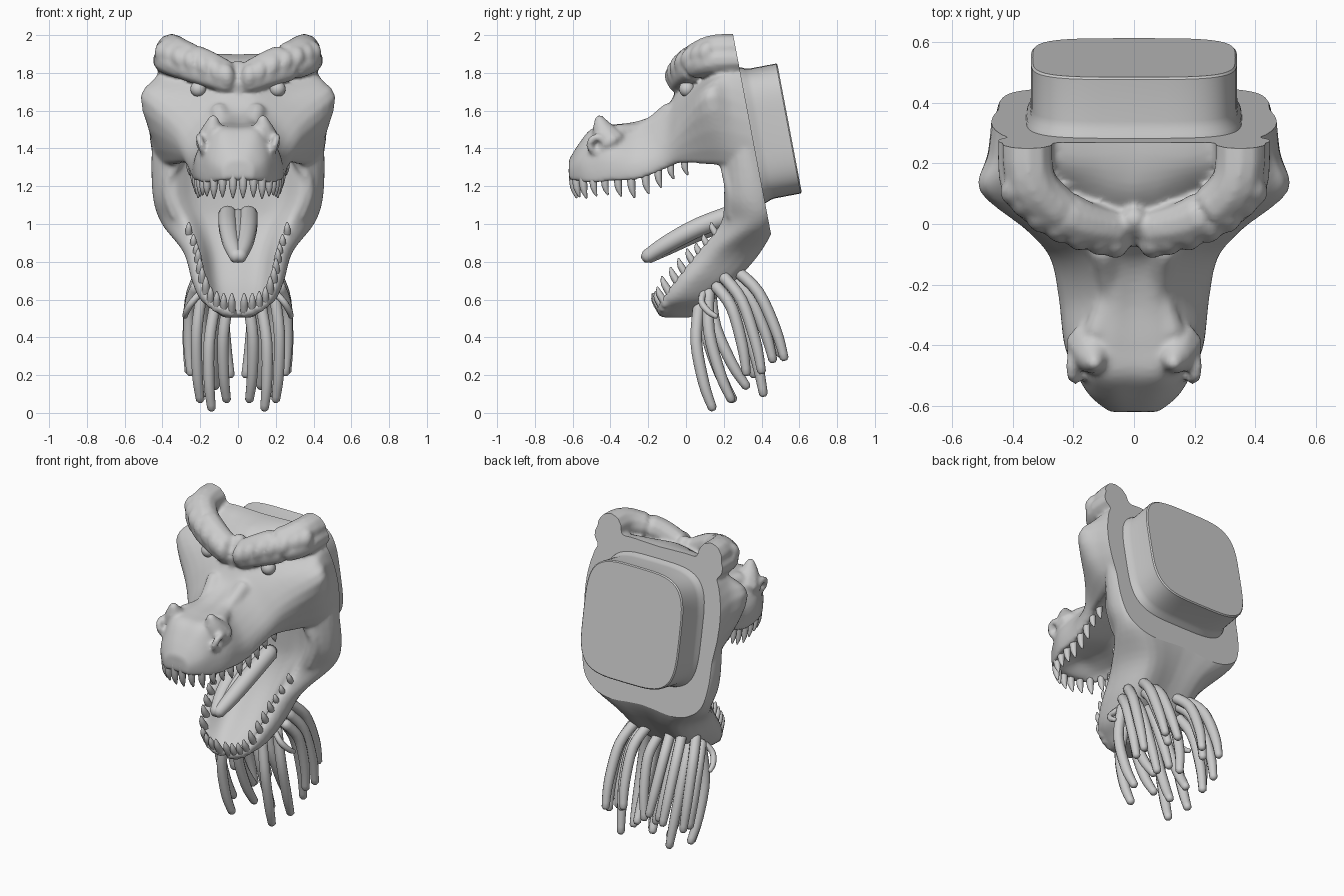
import bpy, bmesh, math, random
from mathutils import Vector

random.seed(4)
cube = bpy.data.objects.get("Cube")
if cube:
    bpy.data.objects.remove(cube, do_unlink=True)

clay = bpy.data.materials.new("grey_clay")
clay.use_nodes = True
clay.diffuse_color = (0.6, 0.6, 0.6, 1)
clay.node_tree.nodes["Principled BSDF"].inputs["Base Color"].default_value = clay.diffuse_color


def spline(points, steps, closed=False):
    """Smooth curve through the points."""
    pts = [Vector(p) for p in points]
    n = len(pts)
    get = (lambda i: pts[i % n]) if closed else (lambda i: pts[max(0, min(n - 1, i))])
    out = []
    for i in range(n if closed else n - 1):
        a, b, c, d = (get(i + k) for k in (-1, 0, 1, 2))
        for s in range(steps):
            t = s / steps
            out.append(b + (c - a) * (t / 2) + (a * 2 - b * 5 + c * 4 - d) * (t * t / 2)
                       + (b * 3 - a - c * 3 + d) * (t ** 3 / 2))
    return out if closed else out + [pts[-1]]


def skin(bm, rings):
    """Bridge matching rings and cap both ends."""
    rows = [[bm.verts.new(p) for p in ring] for ring in rings]
    n = len(rows[0])
    for a, b in zip(rows, rows[1:]):
        for i in range(n):
            bm.faces.new((a[i], a[(i + 1) % n], b[(i + 1) % n], b[i]))
    bm.faces.new(rows[0][::-1])
    bm.faces.new(rows[-1])


def loft(bm, halves, steps=5):
    """Loft mirrored half sections, each running from centre to centre."""
    rings = []
    for half in halves:
        mirror = [(-x, y, z) for x, y, z in half[-2:0:-1]]
        rings.append(spline(half + mirror, 4, closed=True))
    columns = [spline(col, steps) for col in zip(*rings)]
    skin(bm, list(zip(*columns)))


def tube(bm, path, radii, sides=10, steps=4):
    """Tapered round tube with rounded ends along a smooth path."""
    line = spline(path, steps)
    sizes = [v.x for v in spline([(r, 0, 0) for r in radii], steps)]
    ahead = (line[-1] - line[-2]).normalized()
    behind = (line[0] - line[1]).normalized()
    line = [line[0] + behind * sizes[0] * .6] + line + [line[-1] + ahead * sizes[-1] * .6]
    sizes = [sizes[0] * .6] + sizes + [sizes[-1] * .55]
    rings = []
    for i, p in enumerate(line):
        d = (line[min(i + 1, len(line) - 1)] - line[max(i - 1, 0)]).normalized()
        u = d.cross(Vector((1, 0, 0)) if abs(d.x) < .8 else Vector((0, 0, 1))).normalized()
        v = d.cross(u)
        rings.append([p + (u * math.cos(a) + v * math.sin(a)) * sizes[i]
                      for a in (math.tau * k / sides for k in range(sides))])
    skin(bm, rings)


def both(bm, path, radii, **kw):
    """Tube on the left and the right."""
    for s in (1, -1):
        tube(bm, [(s * x, y, z) for x, y, z in path], radii, **kw)


def finish(bm, name):
    bmesh.ops.recalc_face_normals(bm, faces=bm.faces)
    for f in bm.faces:
        f.smooth = True
    mesh = bpy.data.meshes.new(name)
    bm.to_mesh(mesh)
    bm.free()
    mesh.materials.append(clay)
    ob = bpy.data.objects.new(name, mesh)
    bpy.context.collection.objects.link(ob)
    return ob


TILT = .19  # slope of the flat back
head = bmesh.new()

# Skull and snout: y, lean, top centre, shoulder x z, widest x z, lip x z
skull = [(-.62, 0, 1.34, .05, 1.33, .08, 1.29, .07, 1.24),
         (-.57, 0, 1.42, .08, 1.41, .14, 1.33, .13, 1.23),
         (-.5, 0, 1.5, .11, 1.49, .18, 1.36, .18, 1.22),
         (-.4, 0, 1.52, .13, 1.51, .22, 1.37, .22, 1.23),
         (-.25, 0, 1.54, .1, 1.53, .23, 1.36, .24, 1.24),
         (-.12, 0, 1.6, .12, 1.59, .26, 1.42, .26, 1.29),
         (-.03, 0, 1.73, .16, 1.68, .34, 1.53, .29, 1.33),
         (.07, .6, 1.85, .3, 1.76, .51, 1.67, .37, 1.33),
         (.18, .8, 1.89, .34, 1.86, .48, 1.66, .42, 1.32),
         (.3, 1, 1.9, .36, 1.88, .46, 1.6, .44, 1.3)]
loft(head, [[(x, y + s * TILT * (2 - z), z) for x, z in
             ((0, zc), (xs, zs), (xw, zw), (xb, zb),
              (xb * .7, zb + .03 * (y > -.55)), (0, zb + .07 * (y > -.55)))]
            for y, s, zc, xs, zs, xw, zw, xb, zb in skull])

# Cheeks, throat and open jaw: z, rim x y, floor y, widest x y, back y
jaw = [(1.58, .32, .22, .26, .44, .3, .38),
       (1.4, .35, .2, .27, .455, .3, .41),
       (1.15, .35, .2, .28, .45, .33, .46),
       (1.0, .28, .18, .27, .4, .33, .46),
       (.85, .22, .06, .2, .29, .18, .38),
       (.7, .19, -.06, .08, .245, .04, .25),
       (.6, .15, -.13, -.03, .2, -.04, .14),
       (.545, .08, -.16, -.1, .13, -.08, .08),
       (.505, .04, -.13, -.1, .08, -.07, .02)]
loft(head, [[(0, fl, z), (rx * .6, fl - .01, z), (rx, ry, z), (w, wy, z),
             (w * (.84 if z > .9 else .72), bk, z), (0, bk, z)]
            for z, rx, ry, fl, w, wy, bk in jaw])

# Brow: two stacked ridges rising into the horns, with raised wrinkles across them
upper_brow = [(.06, -.02, 1.8), (.17, .005, 1.85), (.28, .07, 1.89), (.345, .16, 1.92), (.35, .34, 1.92)]
lower_brow = [(.05, -.05, 1.735), (.15, -.025, 1.775), (.27, .03, 1.82), (.37, .12, 1.86), (.39, .3, 1.87)]
both(head, upper_brow, (.065, .075, .08, .085, .085))
both(head, lower_brow, (.045, .055, .065, .07, .06))
tube(head, [(0, -.02, 1.72), (0, 0, 1.78), (0, .02, 1.84)], (.06, .06, .04))
wrinkles = zip(spline(upper_brow[:4], 2), spline(lower_brow[:4], 2))
for a, b in wrinkles:
    out = Vector((a.x * .12, -.035, .02))
    both(head, [a + out, a.lerp(b, .5) + out, b + out * .6], (.04, .045, .035))

# Nose horns, nostril rims, snout ridges and mouth corner folds
both(head, [(.14, -.4, 1.43), (.135, -.44, 1.5), (.13, -.46, 1.56)], (.09, .06, .026))
ring = [(.195 + .012 * math.sin(a), -.47 + .04 * math.cos(a), 1.42 + .04 * math.sin(a))
        for a in (math.tau * k / 8 for k in range(9))]
both(head, ring, [.02] * 9, steps=2)
both(head, [(.12, -.36, 1.48), (.08, -.22, 1.5), (.1, -.08, 1.6)], (.05, .045, .05))
both(head, [(.3, .2, 1.36), (.35, .22, 1.28), (.37, .24, 1.17), (.33, .24, 1.04)], (.03, .035, .035, .03))

# Teeth along each gum line, with gum swellings fused to the head
teeth = bmesh.new()


def tooth_row(path, count, lean, size):
    line = spline(path, 20)
    for i in range(count):
        k = (i + .5) / count
        p = line[int(k * (len(line) - 1))]
        length = size * (1 - .4 * k) * random.uniform(.8, 1.15)
        d = Vector(lean).normalized() * length
        wide = .013 + length * .1
        both(teeth, [p - d * .4, p + d * .45, p + d + Vector((0, .012, 0))],
             (wide, wide * .85, .005), sides=8, steps=3)
        both(head, [p - d * .5, p - d * .1], (.027, .02), steps=2)


upper_gum = [(.01, -.6, 1.24), (.1, -.57, 1.235), (.17, -.48, 1.235), (.2, -.36, 1.235),
             (.22, -.22, 1.25), (.24, -.1, 1.3), (.26, .02, 1.34)]
lower_gum = [(.02, -.145, .56), (.09, -.14, .57), (.15, -.12, .61), (.19, -.05, .7),
             (.21, .03, .8), (.23, .1, .88), (.27, .17, .98)]
tooth_row(upper_gum, 11, (0, .05, -1), .115)
tooth_row(lower_gum, 11, (0, -.5, .8), .095)
finish(teeth, "teeth")

# Fuse the head, then slice its back flat
ob = finish(head, "head")
mod = ob.modifiers.new("fuse", "REMESH")
mod.mode, mod.voxel_size = "VOXEL", .012
mod = ob.modifiers.new("soften", "SMOOTH")
mod.factor, mod.iterations = .5, 5
bpy.context.view_layer.update()
fused = bpy.data.meshes.new_from_object(ob.evaluated_get(bpy.context.evaluated_depsgraph_get()))
bpy.data.objects.remove(ob, do_unlink=True)
bm = bmesh.new()
bm.from_mesh(fused)
bmesh.ops.bisect_plane(bm, geom=bm.verts[:] + bm.edges[:] + bm.faces[:],
                       plane_co=(0, .25, 2), plane_no=(0, 1, TILT), clear_outer=True)
rim = [e for e in bm.edges if e.is_boundary]
bmesh.ops.holes_fill(bm, edges=rim, sides=0)
for e in rim:
    e.smooth = False
finish(bm, "head")

# Neck plug: rounded block standing on the sliced back
bm = bmesh.new()
normal = Vector((0, 1, TILT)).normalized()
up = Vector((0, -TILT, 1)).normalized()
centre = Vector((0, .355, 1.47))


def outline(grow, depth):
    ring = []
    for k in range(64):
        c, s = math.cos(math.tau * k / 64), math.sin(math.tau * k / 64)
        x = math.copysign(abs(c) ** .5, c) * (.34 + grow)
        h = math.copysign(abs(s) ** .5, s) * (.35 + grow)
        ring.append(centre + Vector((x, 0, 0)) + up * h + normal * depth)
    return ring


skin(bm, [outline(.02, -.02), outline(.012, .01), outline(.004, .025), outline(0, .05),
          outline(0, .19), outline(-.006, .197)])
plug = finish(bm, "neck_plug")
bpy.context.view_layer.objects.active = plug
plug.select_set(True)
bpy.ops.object.shade_smooth_by_angle(angle=math.radians(35))

# Eyes
bm = bmesh.new()
for s in (1, -1):
    ball = bmesh.ops.create_uvsphere(bm, u_segments=20, v_segments=12, radius=.042)
    bmesh.ops.translate(bm, verts=ball["verts"], vec=(s * .21, .005, 1.715))
finish(bm, "eyes")

# Tongue: two lobes and a filled centre groove
bm = bmesh.new()
both(bm, [(.055, .24, 1.05), (.052, .06, .98), (.035, -.1, .895), (.008, -.21, .825)],
     (.05, .05, .045, .036), sides=14)
tube(bm, [(0, .24, 1.03), (0, .06, .96), (0, -.1, .88), (0, -.2, .82)], (.055, .052, .045, .03), sides=14)
finish(bm, "tongue")

# Hanging throat strands: root, then tip
strands = [((.12, .07, .58), (.14, .14, .025)), ((.05, .1, .6), (.06, .25, .07)),
           ((.19, .12, .64), (.2, .24, .07)), ((.06, .18, .66), (.04, .36, .2)),
           ((.16, .19, .68), (.17, .41, .1)), ((.21, .2, .72), (.26, .4, .22)),
           ((.08, .27, .74), (.09, .5, .31)), ((.16, .27, .75), (.2, .52, .29)),
           ((.18, .1, .65), (.28, .16, .51)), ((.12, .23, .72), (.13, .46, .28)),
           ((.1, .13, .64), (.12, .32, .14)), ((.22, .16, .67), (.25, .32, .21))]
bm = bmesh.new()
for root, tip in strands:
    a, b = Vector(root), Vector(tip)
    bow = Vector((.025, -.04, -.01)) if a.y < .15 else Vector((.025, .025, .05))
    r = .031 if (b - a).length > .25 else .018
    both(bm, [a, a.lerp(b, .35) + bow, a.lerp(b, .75) + bow * .7, b], (r, r, r * .95, r * .75))
finish(bm, "throat_strands")
